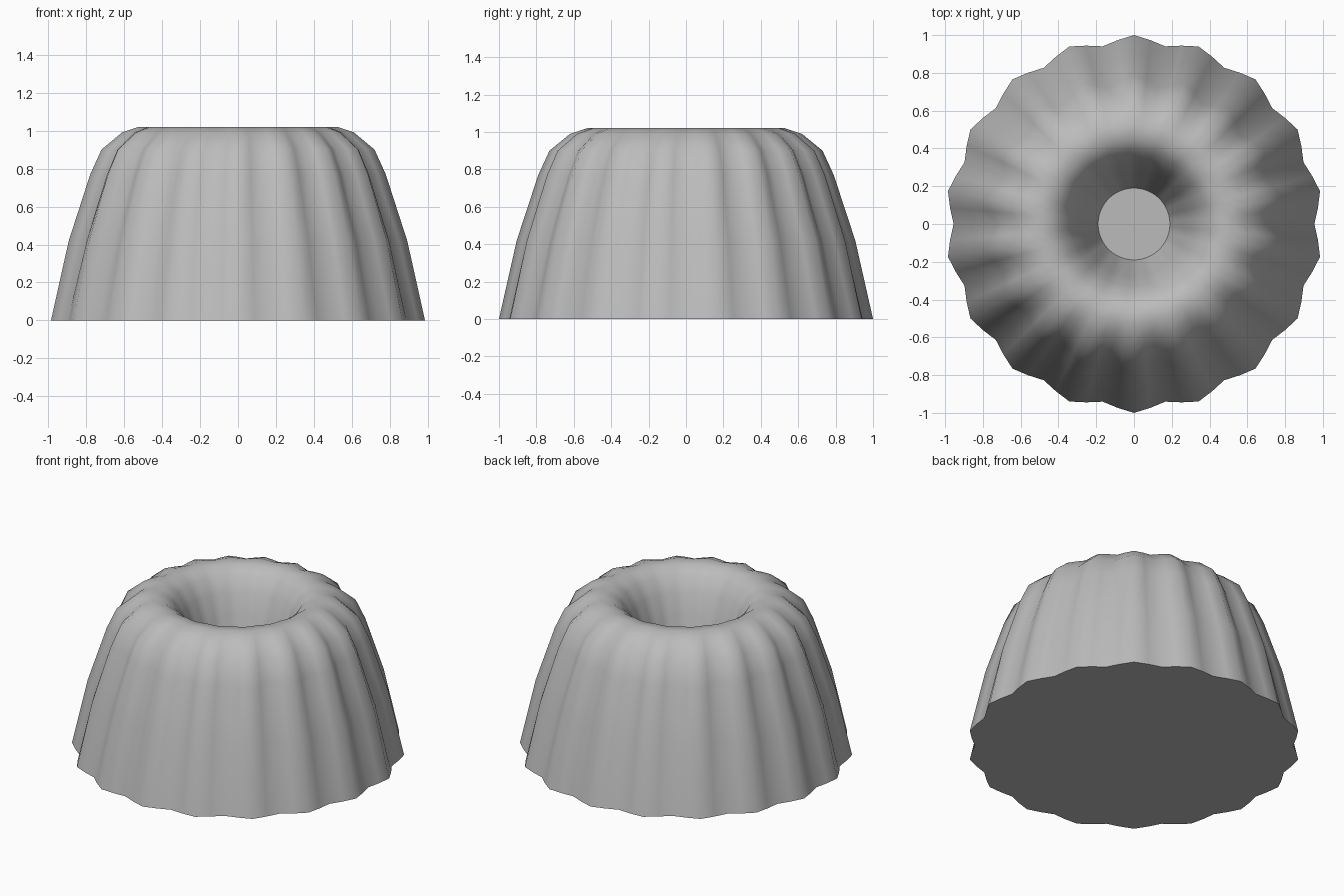
import bpy, bmesh, math

cube = bpy.data.objects.get("Cube")
if cube:
    bpy.data.objects.remove(cube, do_unlink=True)

LOBES = 18
SEGMENTS = LOBES * 4

grey = bpy.data.materials.new("plain grey")
grey.use_nodes = True
colour = (0.5, 0.5, 0.5, 1)
grey.diffuse_color = colour
grey.node_tree.nodes["Principled BSDF"].inputs["Base Color"].default_value = colour


def fluted_ring(bm, ridge, groove, z):
    """One ring whose radius swings smoothly between ridge and groove."""
    ring = []
    for i in range(SEGMENTS):
        a = 2 * math.pi * i / SEGMENTS
        r = (ridge + groove) / 2 - (ridge - groove) / 2 * math.cos(LOBES * a)
        ring.append(bm.verts.new((r * math.cos(a), r * math.sin(a), z)))
    return ring


# Profile from base edge over the crown into the bowl: ridge, groove, height
profile = [
    (1.00, 0.955, 0.00),
    (0.905, 0.85, 0.42),
    (0.79, 0.73, 0.77),
    (0.73, 0.67, 0.90),
    (0.62, 0.58, 0.99),
    (0.53, 0.51, 1.02),
    (0.45, 0.44, 1.015),
    (0.385, 0.38, 0.97),
    (0.33, 0.325, 0.88),
    (0.28, 0.275, 0.74),
    (0.235, 0.23, 0.58),
    (0.19, 0.19, 0.45),
]
bm = bmesh.new()
rings = [fluted_ring(bm, *row) for row in profile]
for low, high in zip(rings, rings[1:]):
    for i in range(SEGMENTS):
        j = (i + 1) % SEGMENTS
        bm.faces.new((low[i], low[j], high[j], high[i]))

# Flat underside and flat floor of the bowl
bm.faces.new(rings[0][::-1])
bm.faces.new(rings[-1])

mesh = bpy.data.meshes.new("fluted_body")
bm.to_mesh(mesh)
bm.free()
mesh.materials.append(grey)
body = bpy.data.objects.new("fluted_body", mesh)
bpy.context.collection.objects.link(body)

# Smooth flutes with crisp edges around the base and the bowl floor
bpy.context.view_layer.objects.active = body
body.select_set(True)
bpy.ops.object.shade_smooth_by_angle(angle=math.radians(50))
